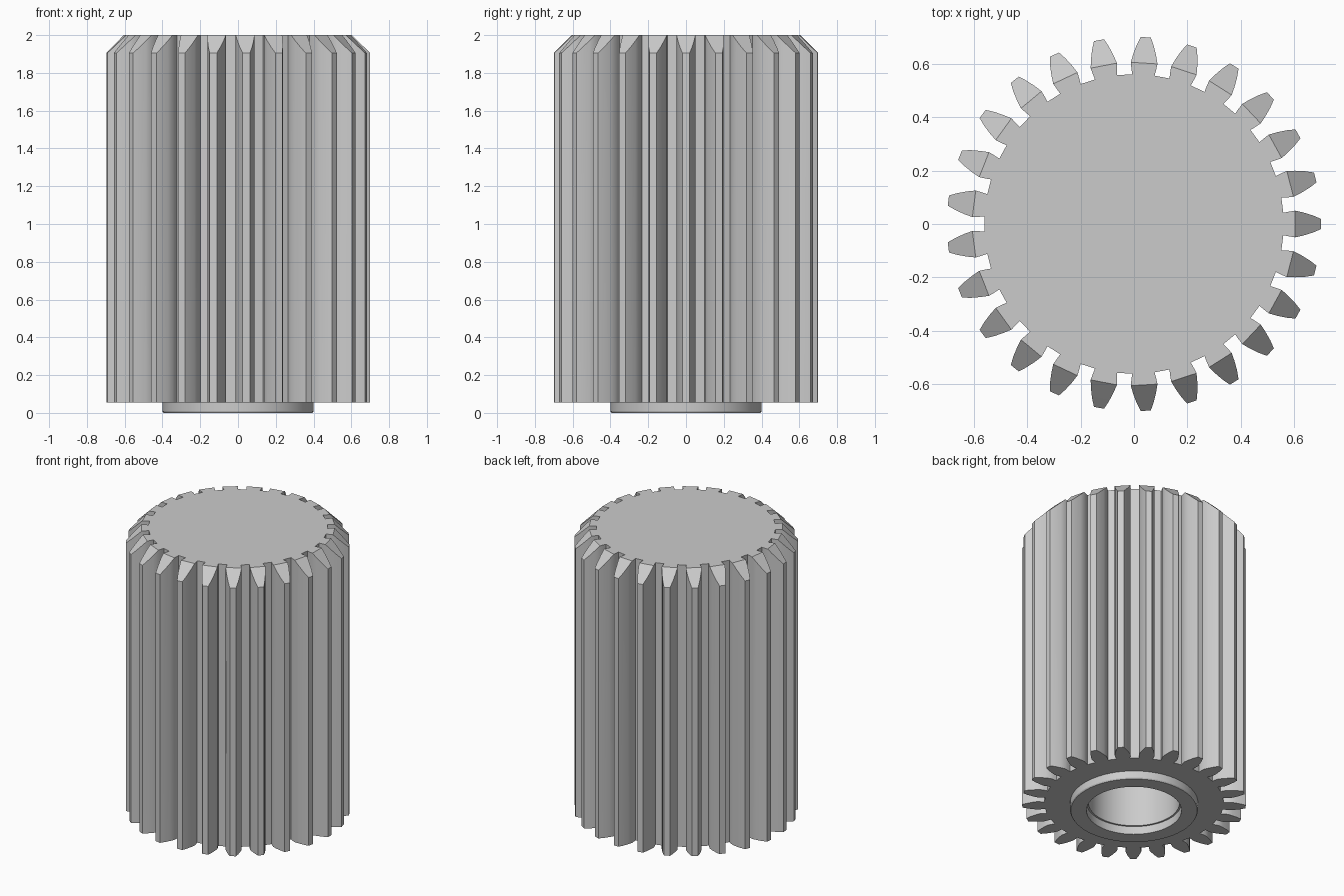
import bpy, bmesh, math

if "Cube" in bpy.data.objects:
    bpy.data.objects.remove(bpy.data.objects["Cube"], do_unlink=True)

TEETH = 25
Z_LOW, Z_TOP = 0.055, 2.0
CHAMFER_R = 0.605
# Half tooth: (radius, half width) from root to tip
FLANK = [(0.56, 0.042), (0.58, 0.046), (CHAMFER_R, 0.05), (0.635, 0.043), (0.67, 0.032), (0.70, 0.019)]
CORE = 3  # flank points that belong to the flat top

steel = bpy.data.materials.new("steel_grey")
steel.use_nodes = True
steel.diffuse_color = (0.6, 0.6, 0.6, 1)
steel.node_tree.nodes["Principled BSDF"].inputs["Base Color"].default_value = (0.6, 0.6, 0.6, 1)


def finish(bm, name):
    bmesh.ops.recalc_face_normals(bm, faces=bm.faces)
    mesh = bpy.data.meshes.new(name)
    bm.to_mesh(mesh)
    bm.free()
    mesh.materials.append(steel)
    ob = bpy.data.objects.new(name, mesh)
    bpy.context.collection.objects.link(ob)
    return ob


def activate(ob):
    bpy.ops.object.select_all(action='DESELECT')
    ob.select_set(True)
    bpy.context.view_layer.objects.active = ob


def lathe(name, profile, steps=64):
    """Revolve a closed radius/height profile around z."""
    bm = bmesh.new()
    rings = []
    for i in range(steps):
        a = 2 * math.pi * i / steps
        rings.append([bm.verts.new((r * math.cos(a), r * math.sin(a), z)) for r, z in profile])
    n = len(profile)
    for i in range(steps):
        p, q = rings[i], rings[(i + 1) % steps]
        for j in range(n):
            k = (j + 1) % n
            bm.faces.new((p[j], q[j], q[k], p[k]))
    return finish(bm, name)


# Toothed body with the tooth ends chamfered at the top
bm = bmesh.new()
low, high, core = [], [], []
count = len(FLANK)
for t in range(TEETH):
    a = 2 * math.pi * t / TEETH
    tooth = []
    for r, w in [(r, -w) for r, w in FLANK] + [(r, w) for r, w in reversed(FLANK)]:
        b = a + math.asin(w / r)
        x, y = r * math.cos(b), r * math.sin(b)
        low.append(bm.verts.new((x, y, Z_LOW)))
        tooth.append(bm.verts.new((x, y, Z_TOP - max(0, r - CHAMFER_R))))
    high += tooth
    core += tooth[:CORE] + tooth[-CORE:]
    for j in range(CORE - 1, count - 1):
        bm.faces.new((tooth[j], tooth[j + 1], tooth[-2 - j], tooth[-1 - j]))
bm.faces.new(core)
bm.faces.new(low)
for i in range(len(low)):
    k = (i + 1) % len(low)
    bm.faces.new((low[i], low[k], high[k], high[i]))
gear = finish(bm, "gear_body")

# Blind bore cut up from the underside
bm = bmesh.new()
bmesh.ops.create_cone(bm, cap_ends=True, segments=64, radius1=0.285, radius2=0.285, depth=1.8)
bmesh.ops.translate(bm, verts=bm.verts, vec=(0, 0, 0.9))
cutter = finish(bm, "bore_cutter")
cutter.hide_render = True
activate(gear)
mod = gear.modifiers.new("bore", 'BOOLEAN')
mod.operation = 'DIFFERENCE'
mod.solver = 'EXACT'
mod.object = cutter
bpy.ops.object.modifier_apply(modifier=mod.name)
bpy.data.objects.remove(cutter, do_unlink=True)

# Raised hub ring under the body
hub = lathe("hub_ring", [(0.297, 0), (0.395, 0), (0.40, 0.008), (0.40, Z_LOW), (0.297, Z_LOW)])

for ob in (gear, hub):
    activate(ob)
    bpy.ops.object.shade_smooth_by_angle(angle=math.radians(25))
